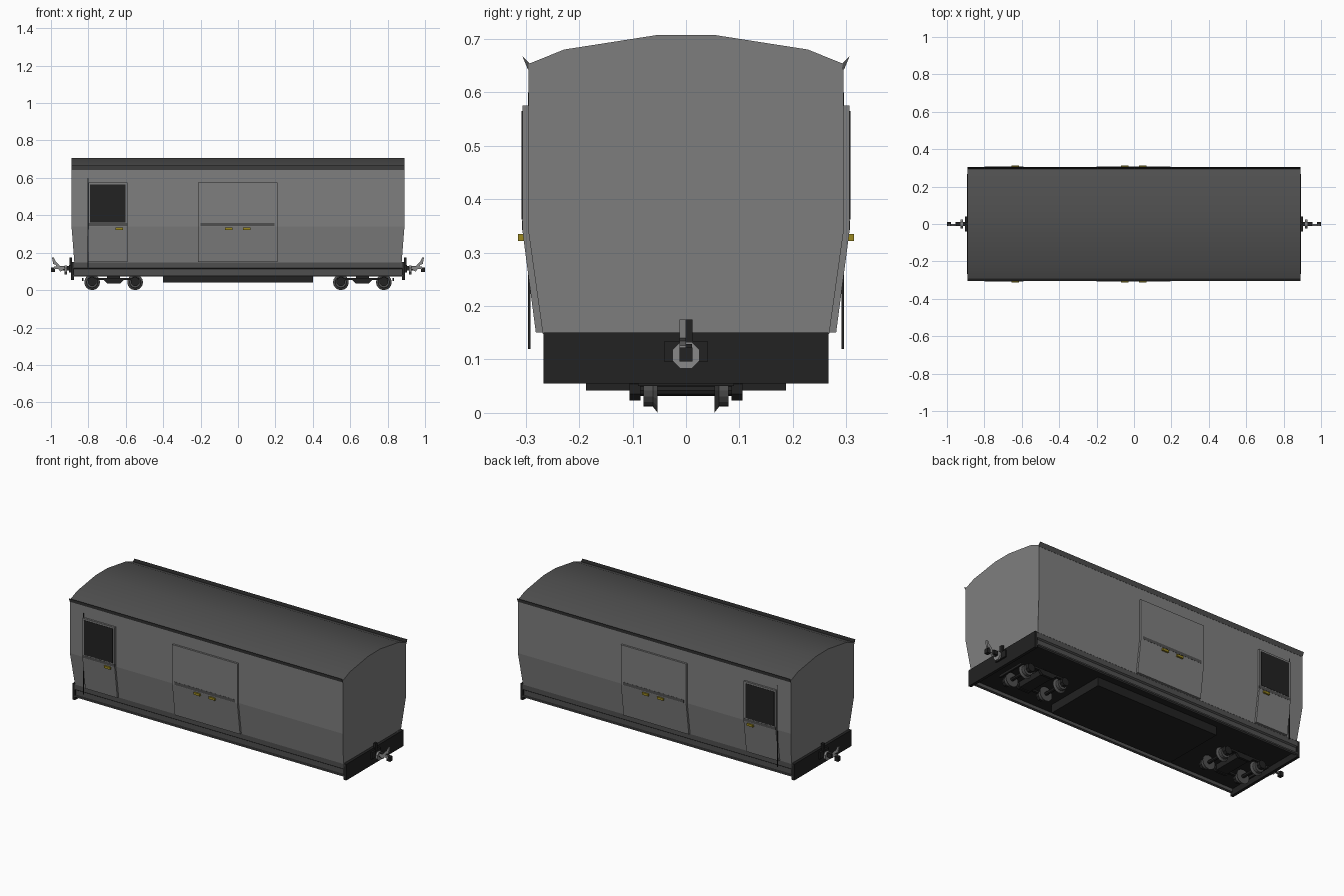
import bpy, bmesh, math
from mathutils import Vector, Matrix

if "Cube" in bpy.data.objects:
    bpy.data.objects.remove(bpy.data.objects["Cube"])


def material(name, r, g, b):
    m = bpy.data.materials.new(name)
    m.diffuse_color = (r, g, b, 1)
    m.use_nodes = True
    m.node_tree.nodes["Principled BSDF"].inputs["Base Color"].default_value = m.diffuse_color
    return m


GREY = material("body grey", 0.21, 0.21, 0.21)
DARK = material("roof dark grey", 0.078, 0.078, 0.078)
BLACK = material("black", 0.016, 0.016, 0.016)
YELLOW = material("brass yellow", 0.33, 0.25, 0.015)
STEEL = material("steel grey", 0.25, 0.25, 0.25)


def finish(name, bm, mats, mirror=""):
    bmesh.ops.recalc_face_normals(bm, faces=bm.faces[:])
    me = bpy.data.meshes.new(name)
    bm.to_mesh(me)
    bm.free()
    for m in mats:
        me.materials.append(m)
    ob = bpy.data.objects.new(name, me)
    bpy.context.collection.objects.link(ob)
    if mirror:
        mod = ob.modifiers.new("mirror", "MIRROR")
        mod.use_axis = ("x" in mirror, "y" in mirror, False)
        mod.use_mirror_merge = False
    return ob


def prism_mesh(pts, a, b, axis="x"):
    # axis x: pts are (y, z); axis y: pts are (x, z)
    bm = bmesh.new()
    place = (lambda t, p: (t, p[0], p[1])) if axis == "x" else (lambda t, p: (p[0], t, p[1]))
    r0 = [bm.verts.new(place(a, p)) for p in pts]
    r1 = [bm.verts.new(place(b, p)) for p in pts]
    n = len(pts)
    bm.faces.new(r0)
    bm.faces.new(r1[::-1])
    for i in range(n):
        j = (i + 1) % n
        bm.faces.new((r0[i], r1[i], r1[j], r0[j]))
    bmesh.ops.recalc_face_normals(bm, faces=bm.faces[:])
    bm.normal_update()
    return bm


def prism(name, pts, a, b, mat, mirror="", axis="x"):
    return finish(name, prism_mesh(pts, a, b, axis), [mat], mirror)


def box(name, x, y, z, mat, mirror=""):
    pts = [(y[0], z[0]), (y[1], z[0]), (y[1], z[1]), (y[0], z[1])]
    return prism(name, pts, x[0], x[1], mat, mirror)


def ring(cu, cv, r, n, turn=0.0):
    return [(cu + r * math.cos(2 * math.pi * (i + turn) / n),
             cv + r * math.sin(2 * math.pi * (i + turn) / n)) for i in range(n)]


# Body and curved roof, with the lower ends tucked in
half = [(0.268, 0.148), (0.295, 0.34), (0.295, 0.653), (0.228, 0.68), (0.055, 0.707)]
bm = prism_mesh(half + [(-y, z) for y, z in reversed(half)], -0.89, 0.89)
for v in bm.verts:
    if v.co.z < 0.2:
        v.co.x *= 0.875 / 0.89
bm.normal_update()
for f in bm.faces:
    if f.normal.z > 0.3:
        f.material_index = 1
        f.smooth = True
finish("body_and_roof", bm, [GREY, DARK])

# Gutters along the eaves: black inside, dark grey outside
bm = prism_mesh([(0.292, 0.643), (0.296, 0.643), (0.306, 0.667), (0.293, 0.654)], -0.89, 0.89)
for f in bm.faces:
    if f.normal.z > 0.2:
        f.material_index = 1
finish("gutter", bm, [DARK, BLACK], "y")

# Doors on both sides
door = [(0.25, 0.15), (0.281, 0.15), (0.306, 0.34), (0.306, 0.575), (0.25, 0.575)]
prism("guard_door", door, -0.8, -0.59, GREY, "y")
prism("loading_door", door, -0.215, 0.21, GREY, "y")
box("door_window", (-0.79, -0.602), (0.3, 0.3075), (0.362, 0.565), BLACK, "y")
box("guard_door_waist_strip", (-0.8, -0.59), (0.3, 0.3068), (0.342, 0.358), DARK, "y")
box("loading_door_waist_strip", (-0.2, 0.195), (0.3, 0.3068), (0.342, 0.36), DARK, "y")
for i, x in enumerate((-0.635, -0.05, 0.048)):
    box("door_handle_%d" % i, (x - 0.02, x + 0.02), (0.295, 0.314), (0.322, 0.335), YELLOW, "y")
box("grab_rail", (-0.804, -0.799), (0.291, 0.296), (0.12, 0.6), BLACK, "y")

# Underframe
box("sill", (-0.88, 0.88), (0.22, 0.267), (0.118, 0.15), DARK, "y")
channel = [(0.25, 0.073), (0.267, 0.073), (0.267, 0.081), (0.258, 0.081),
           (0.258, 0.112), (0.267, 0.118), (0.25, 0.118)]
prism("solebar", channel, -0.88, 0.88, DARK, "y")
box("floor", (-0.88, 0.88), (-0.252, 0.252), (0.092, 0.148), BLACK)
box("underfloor_tank", (-0.4, 0.4), (-0.187, 0.187), (0.042, 0.094), BLACK)
box("end_beam", (0.876, 0.893), (-0.267, 0.267), (0.055, 0.15), BLACK, "x")

# Bogies, one at each end
MID, AXLES = 0.665, (0.55, 0.78)
box("bogie_bolster", (MID - 0.035, MID + 0.035), (-0.09, 0.09), (0.04, 0.075), BLACK, "x")
box("bogie_pivot", (MID - 0.025, MID + 0.025), (-0.025, 0.025), (0.06, 0.095), BLACK, "x")
frame = [(0.53, 0.055), (0.61, 0.055), (0.63, 0.035), (0.70, 0.035), (0.72, 0.055),
         (0.80, 0.055), (0.80, 0.066), (0.53, 0.066)]
prism("bogie_side_frame", frame, 0.086, 0.1, BLACK, "xy", "y")
box("bogie_end_bar", (0.825, 0.835), (-0.09, 0.09), (0.05, 0.064), BLACK, "x")
for i, x in enumerate(AXLES):
    t = "_%d" % i
    prism("axle" + t, ring(x, 0.042, 0.01, 8), -0.09, 0.09, BLACK, "x", "y")
    prism("axle_box" + t, ring(x, 0.045, 0.024, 8, 0.5), 0.085, 0.106, BLACK, "xy", "y")
    prism("wheel_tread" + t, ring(x, 0.042, 0.03, 16), 0.058, 0.08, DARK, "xy", "y")
    # flange tapers from the rim into the tread
    bm = prism_mesh(ring(x, 0.042, 0.042, 16), 0.053, 0.062, "y")
    for v in bm.verts:
        if v.co.y > 0.06:
            v.co.x = x + (v.co.x - x) * 0.72
            v.co.z = 0.042 + (v.co.z - 0.042) * 0.72
    finish("wheel_flange" + t, bm, [DARK], "xy")

# Couplers on both ends
box("coupler_plate", (0.885, 0.903), (-0.04, 0.04), (0.095, 0.135), BLACK, "x")
box("coupler_post", (0.888, 0.902), (-0.006, 0.012), (0.13, 0.175), BLACK, "x")
box("coupler_shank", (0.9, 0.955), (-0.011, 0.011), (0.105, 0.129), BLACK, "x")
prism("coupler_collar", ring(0, 0.108, 0.027, 8, 0.5), 0.915, 0.927, STEEL, "x")
box("coupler_arm", (0.925, 0.985), (-0.012, 0.0), (0.112, 0.126), STEEL, "x")
hook = [(0.935, 0.108), (0.95, 0.098), (0.975, 0.135), (0.988, 0.14), (0.995, 0.175),
        (0.985, 0.175), (0.976, 0.155), (0.965, 0.145)]
prism("coupler_hook", hook, -0.012, 0.0, STEEL, "x", "y")
box("coupler_tip", (0.978, 1.0), (-0.012, 0.012), (0.096, 0.122), BLACK, "x")
